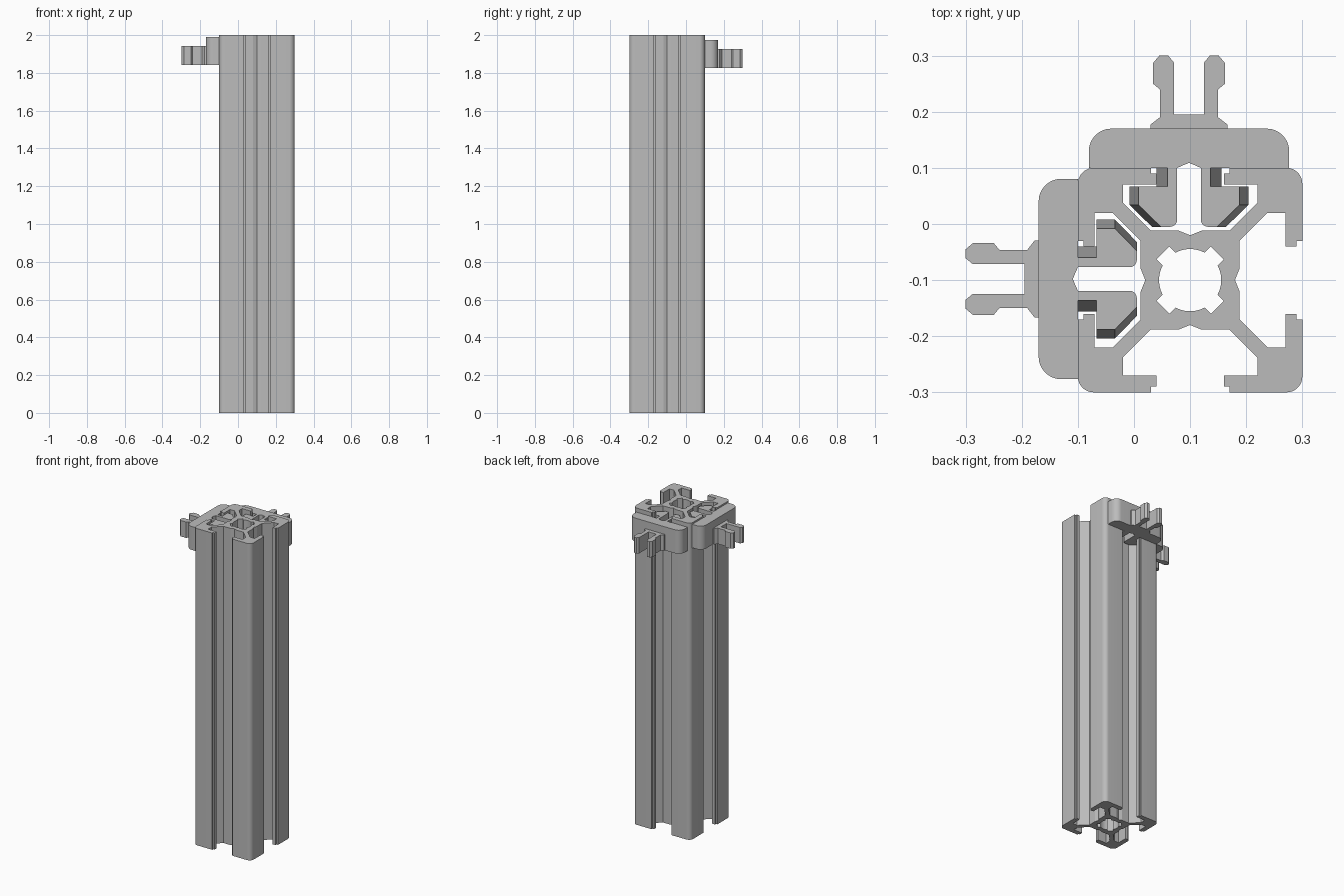
import bpy, bmesh, math
from mathutils import Matrix

if "Cube" in bpy.data.objects:
    bpy.data.objects.remove(bpy.data.objects["Cube"])

grey = bpy.data.materials.new("grey_metal")
grey.diffuse_color = (0.5, 0.5, 0.5, 1)
grey.use_nodes = True
grey.node_tree.nodes["Principled BSDF"].inputs["Base Color"].default_value = grey.diffuse_color


def finish(name, bm, matrix=Matrix()):
    bmesh.ops.recalc_face_normals(bm, faces=bm.faces)
    mesh = bpy.data.meshes.new(name)
    bm.to_mesh(mesh)
    bm.free()
    mesh.transform(matrix)
    mesh.materials.append(grey)
    ob = bpy.data.objects.new(name, mesh)
    bpy.context.collection.objects.link(ob)
    bpy.ops.object.select_all(action='DESELECT')
    bpy.context.view_layer.objects.active = ob
    ob.select_set(True)
    bpy.ops.object.shade_smooth_by_angle(angle=math.radians(18))
    return ob


def arc(cx, cy, r, a0, a1, n=8):
    return [(cx + r * math.cos(math.radians(a0 + (a1 - a0) * i / n)),
             cy + r * math.sin(math.radians(a0 + (a1 - a0) * i / n))) for i in range(n + 1)]


def four_turns(pts):
    out = []
    for k in range(4):
        for x, y in pts:
            for _ in range(k):
                x, y = -y, x
            out.append((x, y))
    return out


def extrude_loops(name, loops, z0, z1, matrix):
    """Fill outline loops (outer plus holes) and extrude them upwards."""
    bm = bmesh.new()
    for pts in loops:
        vs = [bm.verts.new((x, y, z0)) for x, y in pts]
        for a, b in zip(vs, vs[1:] + vs[:1]):
            bm.edges.new((a, b))
    bmesh.ops.triangle_fill(bm, use_beauty=True, edges=bm.edges[:])
    ext = bmesh.ops.extrude_face_region(bm, geom=bm.faces[:])
    for v in ext['geom']:
        if isinstance(v, bmesh.types.BMVert):
            v.co.z = z1
    # extruding a flat sheet keeps the lower cap
    return finish(name, bm, matrix)


def loft(name, low, high, z0, z1, matrix):
    """Prism between two matching outlines."""
    bm = bmesh.new()
    a = [bm.verts.new((x, y, z0)) for x, y in low]
    b = [bm.verts.new((x, y, z1)) for x, y in high]
    bm.faces.new(a)
    bm.faces.new(b)
    n = len(a)
    for i in range(n):
        j = (i + 1) % n
        bm.faces.new((a[i], a[j], b[j], b[i]))
    return finish(name, bm, matrix)


# slotted rail: half a slot, mirrored, plus a rounded corner, repeated four times
half = [(0.02, 0.088), (0.07, 0.088), (0.12, 0.138), (0.12, 0.17),
        (0.06, 0.17), (0.06, 0.19), (0.07, 0.19), (0.07, 0.2)]
side = half[::-1] + [(0, 0.08)] + [(-x, y) for x, y in half] + arc(-0.172, 0.172, 0.028, 90, 180)
bore = arc(0, 0, 0.0555, 62, 118, 6) + [(-0.037, 0.06), (-0.06, 0.037)]
extrude_loops("slotted_rail", [four_turns(side), four_turns(bore)], 0, 2,
              Matrix.Translation((0.1, -0.1, 0)))

# mounting clip outlines: x along the rail face, y outwards from it
plate = ([(0.021, 0), (0.012, 0.004), (0, 0.009), (-0.012, 0.004), (-0.021, 0), (-0.1785, 0)]
         + arc(-0.1385, 0.03, 0.04, 180, 90) + arc(0.1385, 0.03, 0.04, 90, 0) + [(0.1785, 0)])
prong = [(0.069, 0.07), (0.069, 0.077), (0.052, 0.09), (0.052, 0.14), (0.064, 0.15),
         (0.064, 0.187), (0.053, 0.2), (0.037, 0.2), (0.027, 0.188), (0.027, 0.095)]
fork = prong + [(-x, y) for x, y in prong[::-1]]


def hook(leg, reach):
    return [(0.021, 0.002), (leg, 0.002), (leg, -0.033), (reach, -0.033), (reach, -0.066),
            (reach - 0.04, -0.105)] + arc(0.034, -0.092, 0.013, 270, 180, 6)


def clip(label, matrix):
    top = 0.148
    loft(label + "_plate", plate, plate, 0, top, matrix)
    loft(label + "_fork", fork, fork, 0, 0.1, matrix)
    for s, where in ((1, "right"), (-1, "left")):
        low = [(s * x, y) for x, y in hook(0.058, 0.106)]
        high = [(s * x, y) for x, y in hook(0.038, 0.09)]
        loft(f"{label}_{where}_hook", low, high, 0, top, matrix)


clip("back_clip", Matrix.Translation((0.098, 0.1, 1.826)))
clip("side_clip", Matrix.Translation((-0.1, -0.098, 1.842)) @ Matrix.Rotation(math.pi / 2, 4, 'Z'))
